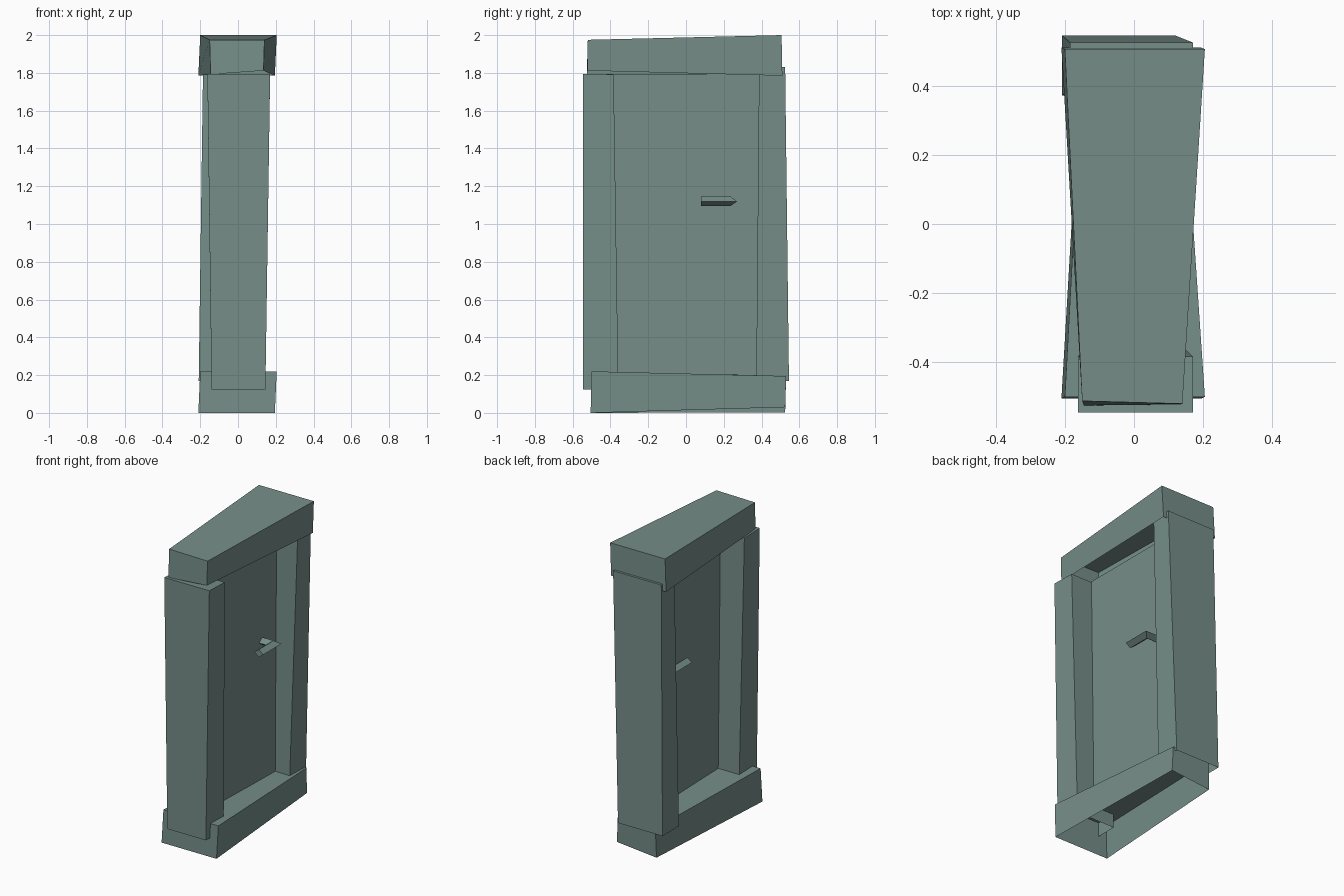
import bpy, bmesh

if "Cube" in bpy.data.objects:
    bpy.data.objects.remove(bpy.data.objects["Cube"])

paint = bpy.data.materials.new("grey_green_paint")
paint.diffuse_color = (0.18, 0.27, 0.25, 1)
paint.use_nodes = True
paint.node_tree.nodes["Principled BSDF"].inputs["Base Color"].default_value = paint.diffuse_color


def loft(name, rings, cap_start=True, cap_end=True):
    """Skin matching rings of points, with optional end caps."""
    bm = bmesh.new()
    vs = [[bm.verts.new(p) for p in ring] for ring in rings]
    n = len(vs[0])
    for a, b in zip(vs, vs[1:]):
        for i in range(n):
            j = (i + 1) % n
            bm.faces.new((a[i], a[j], b[j], b[i]))
    if cap_start:
        bm.faces.new(vs[0][::-1])
    if cap_end:
        bm.faces.new(vs[-1])
    # Closed or open, the first ring must wind so that sides face outwards
    centre = sum((v.co for r in vs for v in r), vs[0][0].co * 0) / (n * len(vs))
    bm.normal_update()
    out = sum(f.normal.dot(f.calc_center_median() - centre) for f in bm.faces)
    if out < 0:
        bmesh.ops.reverse_faces(bm, faces=bm.faces)
    mesh = bpy.data.meshes.new(name)
    bm.to_mesh(mesh)
    bm.free()
    mesh.materials.append(paint)
    ob = bpy.data.objects.new(name, mesh)
    bpy.context.collection.objects.link(ob)
    return ob


def rect(x0, x1, front, back):
    """Four corners of a level; front and back are (y, z) pairs."""
    return [(x0, *front), (x1, *front), (x1, *back), (x0, *back)]


# Sill, a crooked tray open underneath
loft("sill", [
    [(-0.21, -0.505, 0.0), (0.195, -0.505, 0.0), (0.14, 0.525, 0.03), (-0.15, 0.525, 0.003)],
    [(-0.20, -0.50, 0.22), (0.205, -0.50, 0.22), (0.135, 0.53, 0.195), (-0.145, 0.53, 0.2)],
], cap_start=False)

# Lintel, a cover open underneath, wide at the back and narrow at the front
loft("lintel", [
    [(-0.145, -0.525, 1.792), (0.135, -0.522, 1.812), (0.195, 0.51, 1.785), (-0.21, 0.51, 1.785)],
    [(-0.15, -0.512, 1.975), (0.14, -0.52, 1.975), (0.205, 0.506, 2.0), (-0.20, 0.506, 2.0)],
], cap_start=False)

# Leaning side posts, open at the foot
loft("front_jamb", [
    rect(-0.14, 0.145, (-0.545, 0.125), (-0.358, 0.125)),
    rect(-0.162, 0.17, (-0.545, 1.795), (-0.383, 1.79)),
], cap_start=False)
loft("back_jamb", [
    rect(-0.208, 0.12, (0.372, 0.17), (0.545, 0.17)),
    rect(-0.185, 0.17, (0.387, 1.83), (0.525, 1.83)),
], cap_start=False)

# Door panel, a single sheet
DOOR_X = 0.014
bm = bmesh.new()
bm.faces.new([bm.verts.new((DOOR_X, y, z)) for y, z in
              ((-0.42, 0.2), (0.42, 0.2), (0.42, 1.795), (-0.42, 1.795))])
mesh = bpy.data.meshes.new("door_panel")
bm.to_mesh(mesh)
bm.free()
mesh.materials.append(paint)
bpy.context.collection.objects.link(bpy.data.objects.new("door_panel", mesh))

# Mitred lever handle with a diamond section, one on each face
W, H, Y, Z = 0.034, 0.025, 0.236, 1.12
for name, x, s in (("right_handle", 0.097, 1), ("left_handle", -0.066, -1)):
    offsets = ((W, 0), (0, H), (-W, 0), (0, -H))
    loft(name, [
        [(DOOR_X, Y + a, Z + b) for a, b in offsets],
        [(x + s * a, Y + a, Z + b) for a, b in offsets],
        [(x + s * a, 0.08, Z + b) for a, b in offsets],
    ], cap_start=False)
